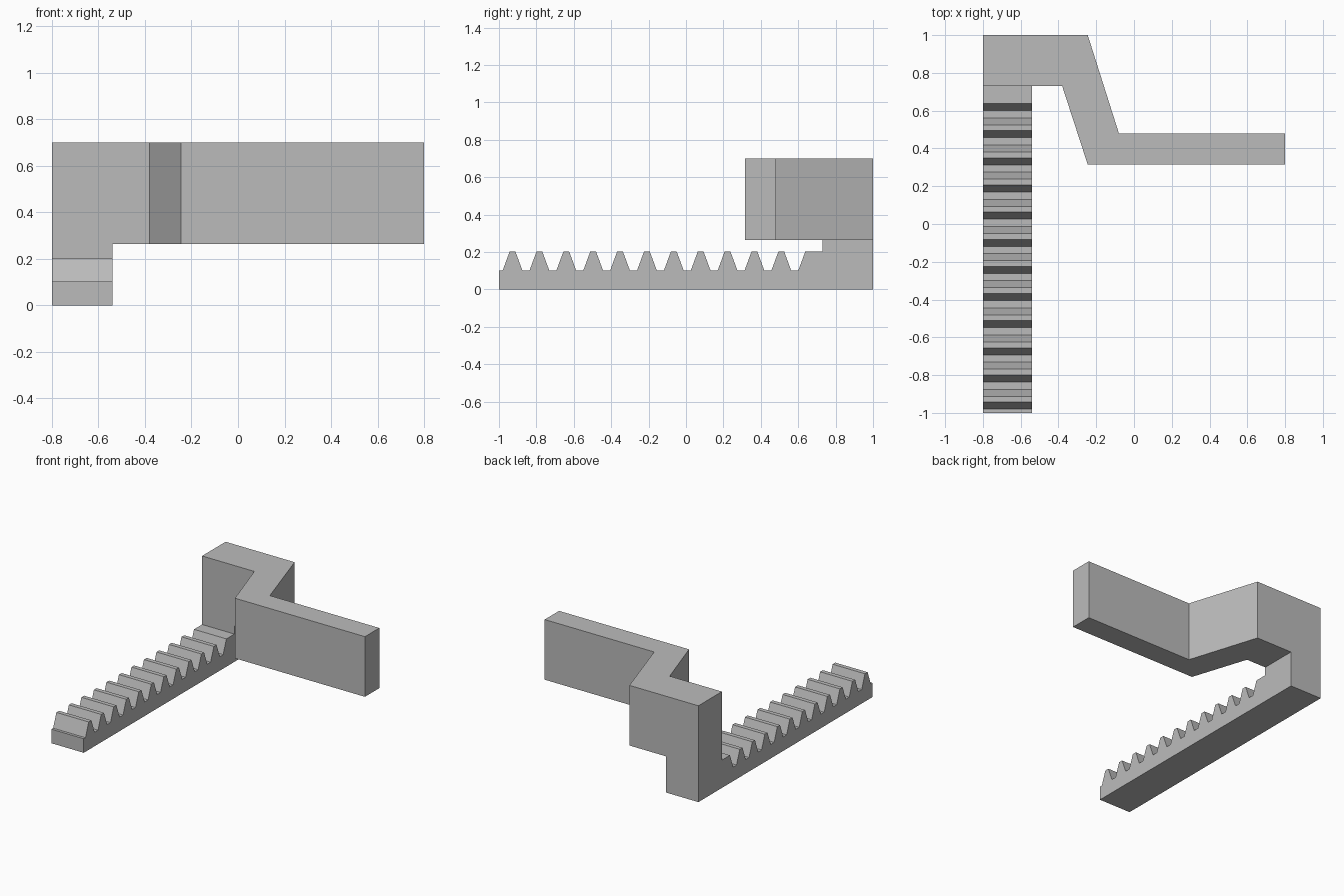
import bpy
import bmesh
from math import radians
from mathutils import Vector

cube = bpy.data.objects.get("Cube")
if cube:
    bpy.data.objects.remove(cube, do_unlink=True)

grey = bpy.data.materials.new("plain grey")
grey.use_nodes = True
grey.diffuse_color = (0.5, 0.5, 0.5, 1)
grey.node_tree.nodes["Principled BSDF"].inputs["Base Color"].default_value = grey.diffuse_color


def extrude_profile(name, points, offset):
    """Make a solid by sweeping a closed outline along an offset."""
    bm = bmesh.new()
    face = bm.faces.new([bm.verts.new(p) for p in points])
    swept = bmesh.ops.extrude_face_region(bm, geom=[face])["geom"]
    verts = [g for g in swept if isinstance(g, bmesh.types.BMVert)]
    bmesh.ops.translate(bm, verts=verts, vec=Vector(offset))
    bmesh.ops.recalc_face_normals(bm, faces=bm.faces)
    mesh = bpy.data.meshes.new(name)
    bm.to_mesh(mesh)
    bm.free()
    mesh.materials.append(grey)
    obj = bpy.data.objects.new(name, mesh)
    bpy.context.collection.objects.link(obj)
    return obj


LEFT, RACK_WIDTH = -0.8, 0.26
POST_Y, ARM_Z, TOP_Z = 0.73, 0.263, 0.7
ROOT_Z, TIP_Z = 0.102, 0.202
FIRST, PITCH, TEETH = -0.98, 0.1437, 11

# Toothed bar with the post at its back end
side = [(1, 0), (-1, 0), (-1, ROOT_Z)]
for i in range(TEETH):
    y = FIRST + i * PITCH
    side += [(y, ROOT_Z), (y + 0.037, TIP_Z), (y + 0.068, TIP_Z), (y + 0.105, ROOT_Z)]
end = FIRST + TEETH * PITCH
side += [(end, ROOT_Z), (end + 0.037, TIP_Z), (POST_Y, TIP_Z), (POST_Y, ARM_Z), (1, ARM_Z)]
rack = extrude_profile("rack", [(LEFT, y, z) for y, z in side], (RACK_WIDTH, 0, 0))

# Cranked flat arm on top of the post
plan = [(LEFT, 1), (-0.245, 1), (-0.08, 0.48), (0.8, 0.48),
        (0.8, 0.315), (-0.245, 0.315), (-0.38, POST_Y), (LEFT, POST_Y)]
arm = extrude_profile("arm", [(x, y, ARM_Z) for x, y in plan], (0, 0, TOP_Z - ARM_Z))

# Fuse both into one solid bracket
union = rack.modifiers.new("join arm", "BOOLEAN")
union.operation = "UNION"
union.solver = "EXACT"
union.object = arm
bpy.context.view_layer.objects.active = rack
rack.select_set(True)
bpy.ops.object.modifier_apply(modifier=union.name)
bpy.data.objects.remove(arm, do_unlink=True)
rack.name = "rack_with_arm"

# Clear the seams left on flat faces
bm = bmesh.new()
bm.from_mesh(rack.data)
bmesh.ops.dissolve_limit(bm, angle_limit=radians(1), verts=bm.verts, edges=bm.edges)
bm.to_mesh(rack.data)
bm.free()
